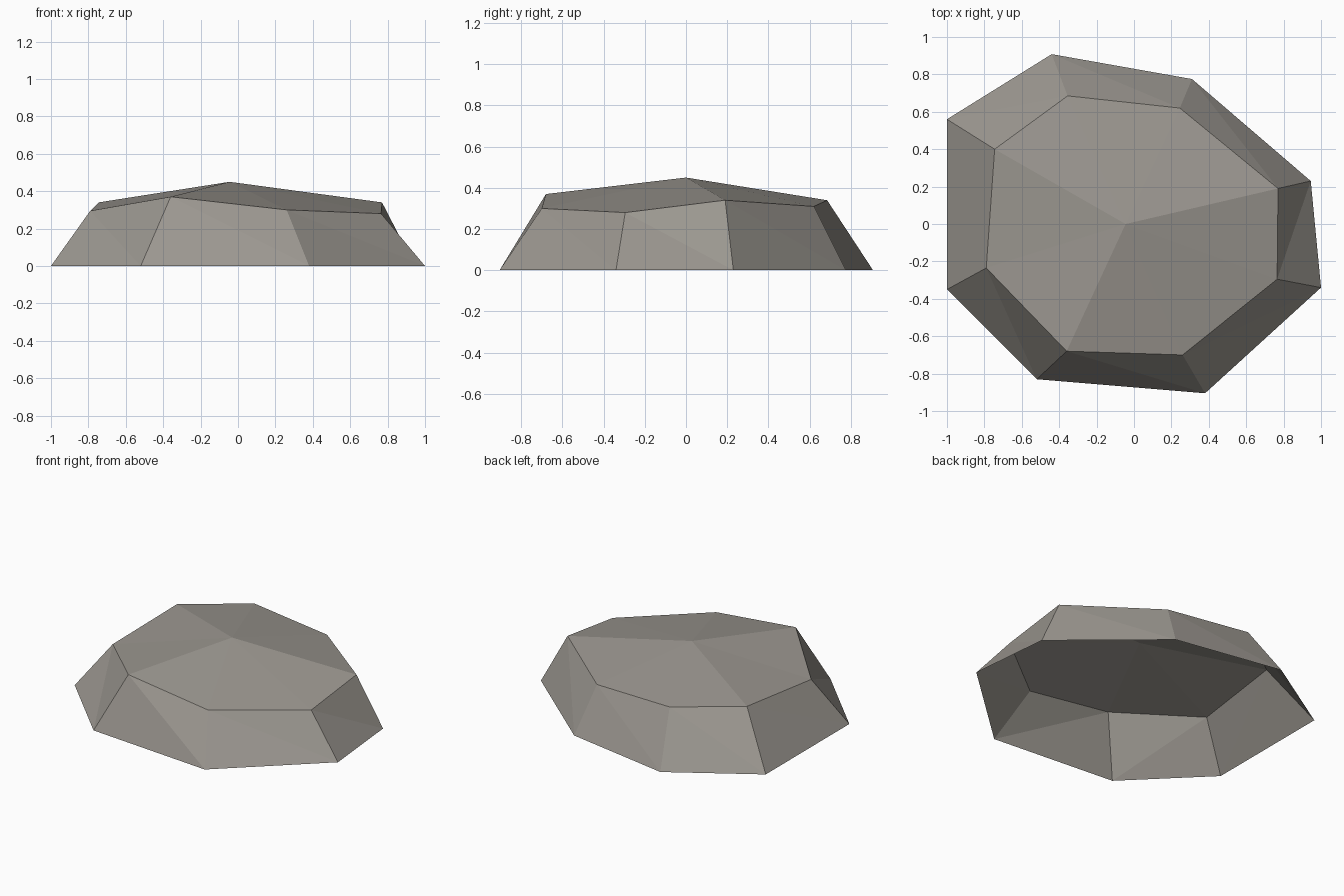
import bpy, bmesh

if "Cube" in bpy.data.objects:
    bpy.data.objects.remove(bpy.data.objects["Cube"])

# Rock material
stone = bpy.data.materials.new("warm grey stone")
stone.diffuse_color = (0.33, 0.31, 0.28, 1)
stone.use_nodes = True
stone.node_tree.nodes["Principled BSDF"].inputs["Base Color"].default_value = stone.diffuse_color

# Ground outline (x, y) and shoulder outline (x, y, z), counter-clockwise
base = [(1.0, -.34), (.945, .23), (.31, .775), (-.44, .908),
        (-1.0, .56), (-1.0, -.35), (-.52, -.83), (.38, -.905)]
shoulder = [(.765, -.295, .28), (.77, .19, .34), (.245, .62, .31), (-.355, .685, .34),
            (-.745, .40, .34), (-.79, -.235, .295), (-.36, -.68, .37), (.26, -.70, .30)]

bm = bmesh.new()
low = [bm.verts.new((x, y, 0)) for x, y in base]
high = [bm.verts.new(p) for p in shoulder]
peak = bm.verts.new((-.045, 0, .45))

# Sloping sides (two facets each) and shallow cap; underside stays open
for i in range(8):
    j = (i + 1) % 8
    bm.faces.new((low[i], low[j], high[i]))
    bm.faces.new((low[j], high[j], high[i]))
    bm.faces.new((high[i], high[j], peak))

mesh = bpy.data.meshes.new("flat_rock")
bm.to_mesh(mesh)
bm.free()
mesh.materials.append(stone)
rock = bpy.data.objects.new("flat_rock", mesh)
bpy.context.collection.objects.link(rock)
